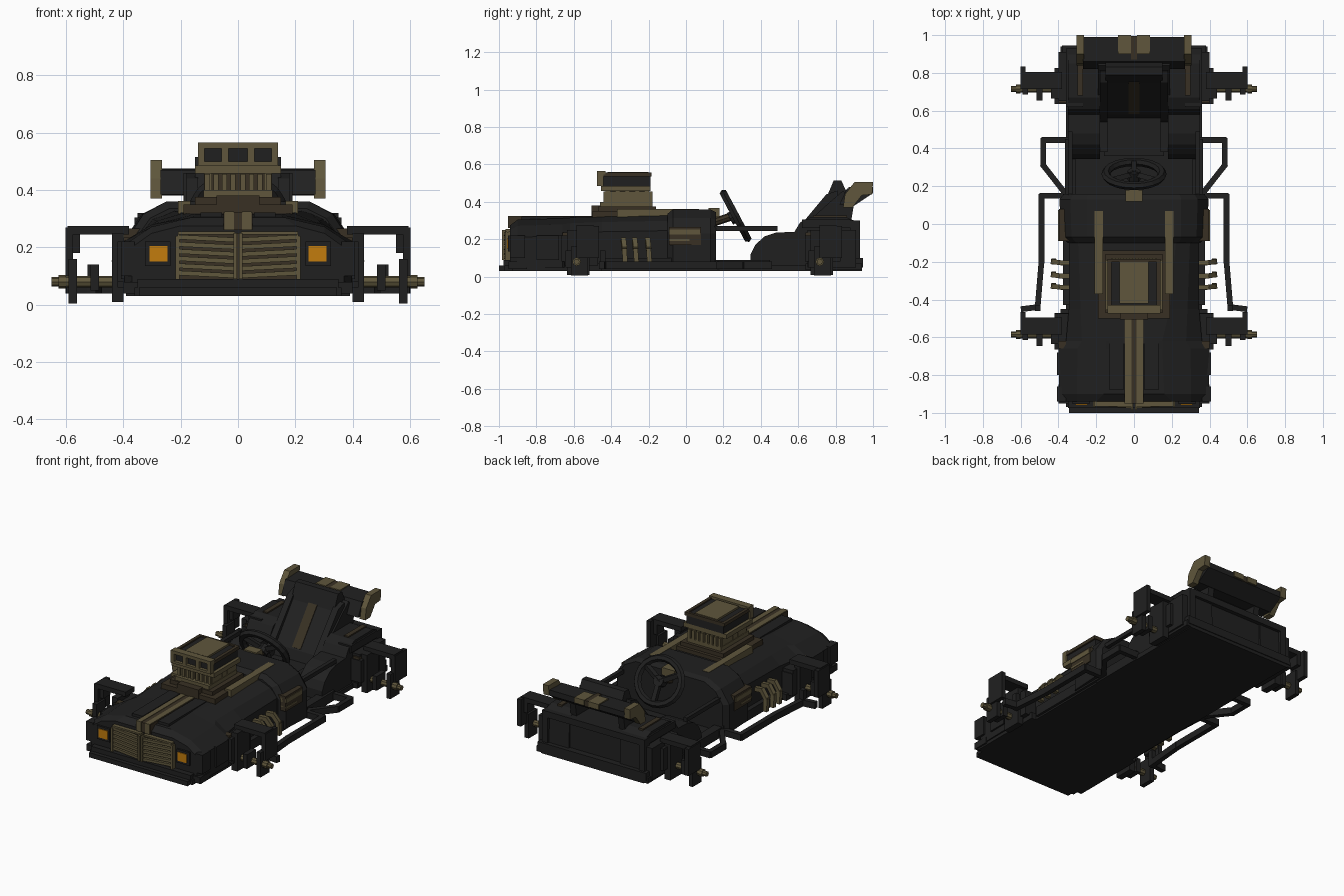
import bpy, bmesh, math
from mathutils import Vector, Matrix


def material(name, rgb):
    m = bpy.data.materials.new(name)
    m.diffuse_color = (*rgb, 1)
    return m


DARK = material("charcoal", (0.0145, 0.0145, 0.0145))
OLIVE = material("olive metal", (0.115, 0.094, 0.045))
BROWN = material("dark bronze", (0.04, 0.03, 0.017))
ORANGE = material("orange lamp", (0.54, 0.2, 0.004))


def box(bm, x0, x1, y0, y1, z0, z1):
    m = Matrix.Translation(((x0 + x1) / 2, (y0 + y1) / 2, (z0 + z1) / 2))
    bmesh.ops.create_cube(bm, size=1, matrix=m @ Matrix.Diagonal((x1 - x0, y1 - y0, z1 - z0, 1)))


def bar(bm, p, q, w, h=None):
    """Square bar between two points."""
    p, q = Vector(p), Vector(q)
    rot = (q - p).to_track_quat('Y', 'Z').to_matrix().to_4x4()
    m = Matrix.Translation((p + q) / 2) @ rot
    bmesh.ops.create_cube(bm, size=1, matrix=m @ Matrix.Diagonal((w, (q - p).length + w * 0.6, h or w, 1)))


def rod(bm, p, q, r, sides=8):
    p, q = Vector(p), Vector(q)
    m = Matrix.Translation((p + q) / 2) @ (q - p).to_track_quat('Z', 'Y').to_matrix().to_4x4()
    bmesh.ops.create_cone(bm, cap_ends=True, segments=sides, radius1=r, radius2=r,
                          depth=(q - p).length, matrix=m)


def prism(bm, pts, x0, x1):
    """Side profile of (y, z) points extruded across x."""
    a = [bm.verts.new((x0, y, z)) for y, z in pts]
    b = [bm.verts.new((x1, y, z)) for y, z in pts]
    bm.faces.new(a)
    bm.faces.new(b[::-1])
    for i in range(len(pts)):
        j = (i + 1) % len(pts)
        bm.faces.new((a[i], b[i], b[j], a[j]))


def loft(bm, rings):
    """Domed cross-sections: (y, half width, shoulder z, top z, top half width)."""
    loops = []
    for y, w, s, t, tw in rings:
        half = [(w, 0.05), (w, s), (w * 0.6 + tw * 0.4, s * 0.35 + t * 0.65), (tw, t)]
        pts = half + [(-x, z) for x, z in reversed(half)]
        loops.append([bm.verts.new((x, y, z)) for x, z in pts])
    for a, b in zip(loops, loops[1:]):
        for i in range(len(a)):
            j = (i + 1) % len(a)
            bm.faces.new((a[i], a[j], b[j], b[i]))
    bm.faces.new(loops[0])
    bm.faces.new(loops[-1][::-1])


def part(name, mat, build, mirror=False):
    bm = bmesh.new()
    build(bm)
    bmesh.ops.recalc_face_normals(bm, faces=bm.faces[:])
    me = bpy.data.meshes.new(name)
    bm.to_mesh(me)
    bm.free()
    me.materials.append(mat)
    ob = bpy.data.objects.new(name, me)
    bpy.context.collection.objects.link(ob)
    if mirror:
        ob.modifiers.new("mirror", 'MIRROR').use_mirror_merge = False
    return ob


def boxes(name, mat, dims, mirror=False):
    return part(name, mat, lambda bm: [box(bm, *d) for d in dims], mirror)


# Floor pan with stepped nose splitter
boxes("floor_pan", DARK, [(-0.39, 0.39, -0.93, -0.45, 0.03, 0.07), (-0.36, 0.36, -0.97, 0.94, 0.03, 0.06),
                          (-0.345, 0.345, -1.0, -0.9, 0.03, 0.06), (-0.39, 0.39, 0.64, 0.94, 0.035, 0.07)])
boxes("nose_bumper", DARK, [(-0.35, 0.35, -0.975, -0.9, 0.05, 0.09), (-0.40, 0.40, -0.95, -0.85, 0.04, 0.08)])
boxes("sill", DARK, [(0.31, 0.365, 0.1, 0.45, 0.03, 0.09)], True)

# Hood, engine bay and cowl
part("hood", DARK, lambda bm: loft(bm, [(-0.94, 0.37, 0.2, 0.275, 0.2), (-0.9, 0.395, 0.21, 0.305, 0.16),
     (-0.66, 0.40, 0.22, 0.312, 0.15), (-0.62, 0.36, 0.23, 0.315, 0.15), (-0.45, 0.345, 0.24, 0.32, 0.19),
     (0.1, 0.345, 0.25, 0.33, 0.24)]))
part("cowl", DARK, lambda bm: loft(bm, [(-0.1, 0.35, 0.24, 0.335, 0.24), (-0.07, 0.385, 0.23, 0.36, 0.25),
     (0.13, 0.395, 0.23, 0.36, 0.25), (0.16, 0.37, 0.23, 0.345, 0.24)]))
boxes("hood_ridge", DARK, [(0.055, 0.13, -0.88, -0.48, 0.29, 0.322)], True)
boxes("hood_center_strip", BROWN, [(-0.05, 0.05, -0.95, -0.48, 0.26, 0.322)])
boxes("hood_stripe", OLIVE, [(0.014, 0.047, -0.953, -0.5, 0.26, 0.325)], True)
boxes("fender_panel", DARK, [(0.36, 0.408, -0.8, -0.68, 0.09, 0.22), (0.36, 0.408, -0.94, -0.86, 0.1, 0.22),
                             (0.33, 0.42, -0.65, -0.47, 0.06, 0.2)], True)
boxes("side_panel", BROWN, [(0.33, 0.398, -0.09, 0.08, 0.17, 0.265)], True)
boxes("side_trim", OLIVE, [(0.36, 0.402, -0.09, 0.075, 0.225, 0.252), (0.36, 0.401, -0.09, 0.02, 0.19, 0.2)], True)
boxes("lower_side_step", DARK, [(0.33, 0.375, -0.43, 0.16, 0.04, 0.1)], True)


# Grille and lamps
def grille(bm):
    for i in range(6):
        z = 0.106 + i * 0.025
        bar(bm, (0.012, -0.966, z - 0.005), (0.205, -0.955, z + 0.005), 0.017, 0.016)
    box(bm, 0.004, 0.016, -0.985, -0.93, 0.09, 0.25)
    box(bm, 0.204, 0.218, -0.968, -0.93, 0.09, 0.24)
    box(bm, 0.01, 0.21, -0.965, -0.93, 0.245, 0.255)


part("grille_slats", OLIVE, grille, True)
boxes("grille_back", BROWN, [(-0.21, 0.21, -0.948, -0.92, 0.09, 0.25)])
boxes("lamp_housing", DARK, [(0.235, 0.325, -0.952, -0.9, 0.135, 0.22)], True)
boxes("headlamp", ORANGE, [(0.246, 0.309, -0.957, -0.93, 0.15, 0.205)], True)

# Engine
boxes("engine_base", BROWN, [(-0.19, 0.19, -0.5, -0.14, 0.3, 0.35), (-0.15, 0.15, -0.47, -0.16, 0.35, 0.375)])
boxes("engine_block", OLIVE, [(-0.12, 0.12, -0.46, -0.18, 0.35, 0.4)])
boxes("front_pulley_cover", BROWN, [(-0.075, 0.075, -0.505, -0.44, 0.32, 0.38)])
boxes("valve_cover", OLIVE, [(0.165, 0.21, -0.37, 0.07, 0.3, 0.362)], True)
boxes("blower_core", BROWN, [(-0.105, 0.105, -0.42, -0.2, 0.4, 0.47)])


def runners(bm):
    for i in range(4):
        box(bm, 0.008 + i * 0.03, 0.026 + i * 0.03, -0.44, -0.18, 0.39, 0.455)
    for i in range(5):
        box(bm, 0.09, 0.118, -0.43 + i * 0.052, -0.405 + i * 0.052, 0.39, 0.46)


part("intake_runners", OLIVE, runners, True)
boxes("scoop_base", OLIVE, [(-0.15, 0.15, -0.455, -0.19, 0.457, 0.485)])
boxes("scoop_body", DARK, [(-0.13, 0.13, -0.455, -0.19, 0.485, 0.548)])
boxes("scoop_front", OLIVE, [(-0.14, 0.14, -0.475, -0.44, 0.485, 0.5), (-0.14, 0.14, -0.475, -0.43, 0.545, 0.565),
      *[(x - 0.012, x + 0.012, -0.475, -0.44, 0.49, 0.555) for x in (-0.128, -0.045, 0.045, 0.128)]])
boxes("scoop_top", OLIVE, [(-0.078, 0.078, -0.42, -0.2, 0.54, 0.56)])
boxes("scoop_rim", BROWN, [(-0.14, 0.14, -0.2, -0.185, 0.535, 0.556), (-0.14, -0.12, -0.44, -0.19, 0.535, 0.556),
      (0.12, 0.14, -0.44, -0.19, 0.535, 0.556)])


# Side exhaust pipes, bent down to the side frame
def exhausts(bm):
    for y in (-0.335, -0.275, -0.205):
        path = [(0.33, y, 0.19), (0.39, y, 0.195), (0.425, y + 0.005, 0.15), (0.425, y + 0.01, 0.08)]
        for p, q in zip(path, path[1:]):
            bar(bm, p, q, 0.026)


part("exhaust_pipes", OLIVE, exhausts, True)


# Low side frames
def frames(bm):
    for path in ([(0.34, 0.15), (0.49, 0.15), (0.49, -0.2), (0.51, -0.44), (0.59, -0.45)],
                 [(0.34, 0.445), (0.48, 0.445), (0.48, 0.31), (0.37, 0.17)]):
        for p, q in zip(path, path[1:]):
            bar(bm, (*p, 0.06), (*q, 0.06), 0.03, 0.04)
    box(bm, 0.495, 0.525, -0.46, -0.43, 0.04, 0.14)


part("side_frame", DARK, frames, True)


# Wheel mounts and axles at all four corners
def mounts(bm):
    for y in (-0.585, 0.715):
        box(bm, 0.38, 0.595, y, y + 0.09, 0.245, 0.275)
        box(bm, 0.575, 0.602, y, y + 0.12, 0.1, 0.27)
        box(bm, 0.55, 0.602, y + 0.02, y + 0.09, 0.18, 0.25)
        box(bm, 0.562, 0.59, y - 0.03, y + 0.06, 0.005, 0.16)
        box(bm, 0.40, 0.44, y - 0.05, y + 0.07, 0.01, 0.25)
        box(bm, 0.485, 0.515, y - 0.06, y + 0.03, 0.05, 0.14)
        box(bm, 0.33, 0.42, y - 0.08, y + 0.11, 0.08, 0.22)


def axles(bm):
    for y in (-0.585, 0.715):
        rod(bm, (0.43, y, 0.08), (0.61, y, 0.08), 0.02)
        rod(bm, (0.6, y, 0.08), (0.65, y, 0.08), 0.016)
        rod(bm, (0.6, y, 0.08), (0.625, y, 0.08), 0.023)


part("wheel_mounts", DARK, mounts, True)
part("axles", OLIVE, axles, True)
boxes("mount_hub", BROWN, [(0.36, 0.40, y - 0.075, y - 0.035, 0.19, 0.235) for y in (-0.585, 0.715)], True)

# Cockpit rail, steering wheel and column
boxes("cockpit_rail", DARK, [(0.325, 0.35, 0.12, 0.49, 0.245, 0.27)], True)
bpy.ops.mesh.primitive_torus_add(major_radius=0.135, minor_radius=0.022, major_segments=20, minor_segments=6,
                                 location=(0, 0.265, 0.325), rotation=(math.radians(-62), 0, 0))
wheel = bpy.context.object
wheel.name = "steering_wheel"
wheel.scale = (1.1, 1, 1)
wheel.data.materials.append(DARK)
u = Vector((0, -0.469, 0.883))
c = Vector((0, 0.265, 0.325))


def spokes(bm):
    for a in (0, 120, 240):
        r = math.radians(a - 90)
        bar(bm, c, c + (Vector((math.cos(r), 0, 0)) + u * math.sin(r)) * 0.125, 0.028)
    rod(bm, c + Vector((0, -0.03, -0.016)), c + Vector((0, 0.015, 0.008)), 0.035)


part("steering_spokes", DARK, spokes)
part("steering_column", BROWN, lambda bm: rod(bm, (0, 0.12, 0.28), (0, 0.25, 0.325), 0.022))
boxes("dash_box", OLIVE, [(-0.045, 0.045, 0.12, 0.18, 0.32, 0.368)])

# Rear side pods, tail block and rear panel
pod = [(0.345, 0.05), (0.345, 0.12), (0.37, 0.17), (0.42, 0.215), (0.48, 0.235), (0.58, 0.24), (0.61, 0.29),
       (0.67, 0.32), (0.85, 0.32), (0.91, 0.295), (0.92, 0.05)]
part("rear_pod", DARK, lambda bm: prism(bm, pod, 0.18, 0.35), True)
boxes("rear_fender", DARK, [(0.33, 0.40, 0.65, 0.91, 0.05, 0.25), (0.27, 0.36, 0.62, 0.88, 0.26, 0.305)], True)
boxes("tail_block", DARK, [(-0.2, 0.2, 0.74, 0.905, 0.05, 0.3)])
boxes("tail_frame", DARK, [(-0.36, 0.36, 0.88, 0.93, 0.26, 0.3), (-0.38, 0.38, 0.88, 0.945, 0.05, 0.1),
                           (-0.36, -0.32, 0.88, 0.93, 0.08, 0.28), (0.32, 0.36, 0.88, 0.93, 0.08, 0.28)])
boxes("pod_trim", BROWN, [(0.27, 0.30, 0.68, 0.86, 0.3, 0.328)], True)

# Seat with sloped back and centre strip
back = [(0.55, 0.1), (0.62, 0.1), (0.86, 0.45), (0.83, 0.515), (0.79, 0.515), (0.75, 0.42), (0.58, 0.2)]
bolster = [(0.52, 0.1), (0.59, 0.1), (0.82, 0.4), (0.81, 0.46), (0.75, 0.44), (0.55, 0.2)]
part("seat_back", DARK, lambda bm: prism(bm, back, -0.15, 0.15))
part("seat_bolster", DARK, lambda bm: prism(bm, bolster, 0.14, 0.18), True)
boxes("seat_cushion", DARK, [(-0.16, 0.16, 0.36, 0.6, 0.05, 0.14), (-0.18, -0.14, 0.38, 0.6, 0.05, 0.17),
                             (0.14, 0.18, 0.38, 0.6, 0.05, 0.17)])
part("seat_strip", BROWN, lambda bm: bar(bm, (0, 0.6, 0.22), (0, 0.745, 0.41), 0.06, 0.014))

# Rear wing with struts and end plates
wing = [(0.82, 0.385), (0.9, 0.38), (0.99, 0.44), (0.99, 0.475), (0.86, 0.47)]
strut = [(0.66, 0.3), (0.88, 0.28), (0.9, 0.4), (0.84, 0.46), (0.77, 0.4)]
plate = [(0.84, 0.37), (0.89, 0.37), (0.94, 0.435), (0.995, 0.44), (1.0, 0.505), (0.9, 0.505), (0.85, 0.44)]
part("wing_plate", DARK, lambda bm: prism(bm, wing, -0.27, 0.27))
part("wing_strut", DARK, lambda bm: prism(bm, strut, 0.15, 0.19), True)
part("wing_end_plate", OLIVE, lambda bm: prism(bm, plate, 0.265, 0.305), True)
boxes("wing_pad", OLIVE, [(0.015, 0.085, 0.9, 1.0, 0.445, 0.48)], True)
boxes("wing_center", BROWN, [(-0.015, 0.015, 0.87, 0.995, 0.44, 0.478)])
